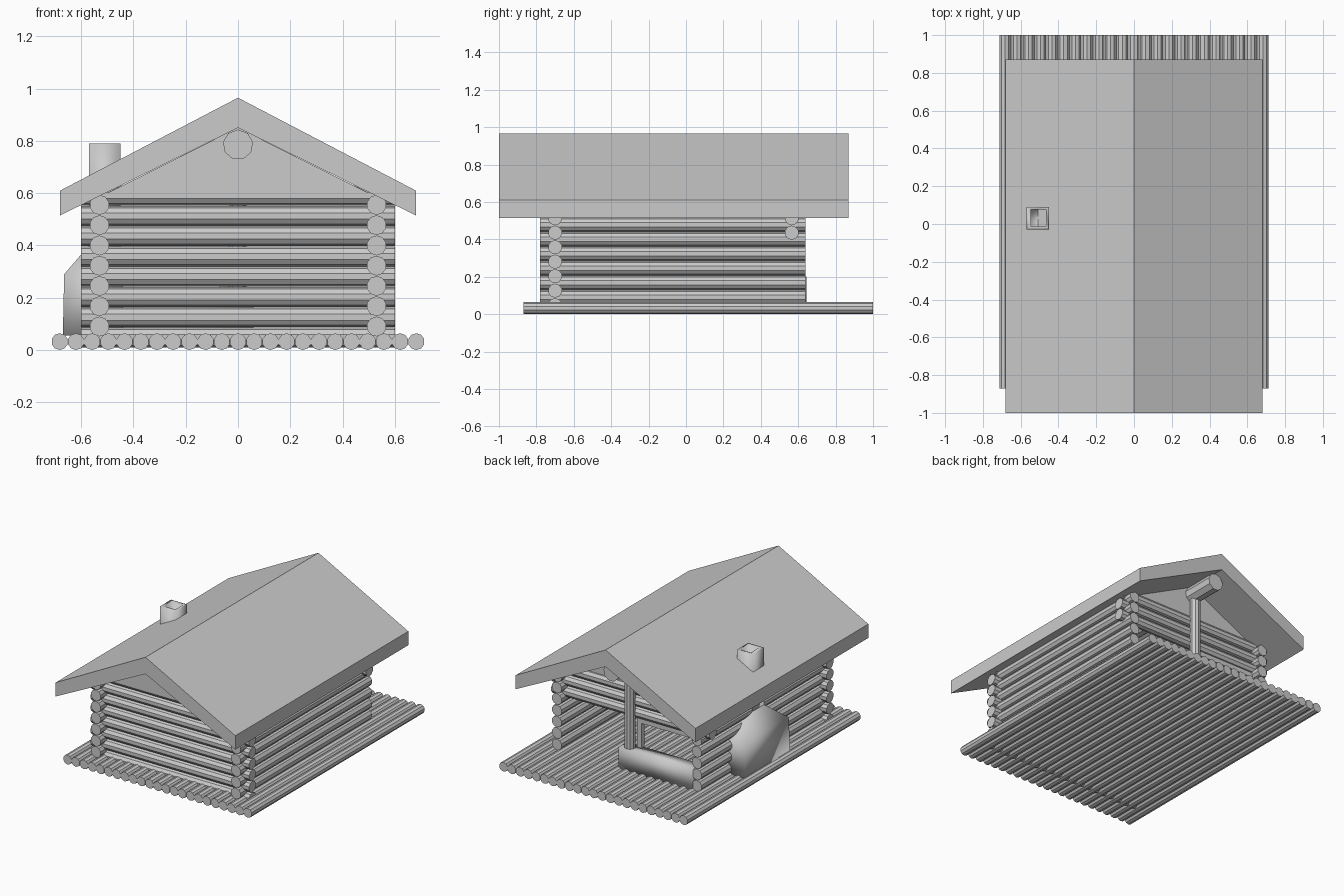
import bpy, bmesh, math
from mathutils import Vector

if "Cube" in bpy.data.objects:
    bpy.data.objects.remove(bpy.data.objects["Cube"], do_unlink=True)

GREY = (0.6, 0.6, 0.6, 1)
mat = bpy.data.materials.new("plain grey")
mat.use_nodes = True
mat.diffuse_color = GREY
mat.node_tree.nodes["Principled BSDF"].inputs["Base Color"].default_value = GREY


def finish(name, bm, smooth=False):
    """Turn a bmesh into a named object with the shared material."""
    bmesh.ops.recalc_face_normals(bm, faces=bm.faces)
    for f in bm.faces:
        f.smooth = smooth
    mesh = bpy.data.meshes.new(name)
    bm.to_mesh(mesh)
    bm.free()
    mesh.materials.append(mat)
    obj = bpy.data.objects.new(name, mesh)
    bpy.context.collection.objects.link(obj)
    return obj


def loft(name, rings, smooth=False):
    """Skin a list of equal-length point rings and cap both ends."""
    bm = bmesh.new()
    loops = [[bm.verts.new(p) for p in ring] for ring in rings]
    n = len(loops[0])
    for a, b in zip(loops, loops[1:]):
        for i in range(n):
            j = (i + 1) % n
            bm.faces.new((a[i], a[j], b[j], b[i]))
    bm.faces.new(loops[0])
    bm.faces.new(loops[-1])
    return finish(name, bm, smooth)


def log(name, start, end, radius, sides=10):
    """Round timber between two points, with a corner facing up."""
    start, end = Vector(start), Vector(end)
    along = (end - start).normalized()
    up = Vector((0, 1, 0)) if abs(along.z) > 0.9 else Vector((0, 0, 1))
    across = along.cross(up)
    angles = [math.tau * i / sides for i in range(sides)]
    ring = [radius * (math.cos(t) * up + math.sin(t) * across) for t in angles]
    return loft(name, [[start + p for p in ring], [end + p for p in ring]])


def prism(name, profile, y0, y1):
    """Extrude an xz outline along y."""
    return loft(name, [[(x, y, z) for x, z in profile] for y in (y0, y1)])


def rect(x0, x1, y0, y1, z):
    return [(x0, y0, z), (x1, y0, z), (x1, y1, z), (x0, y1, z)]


def box(name, x0, x1, y0, y1, z0, z1, smooth=False):
    return loft(name, [rect(x0, x1, y0, y1, z) for z in (z0, z1)], smooth)


# Floor of parallel logs
for i in range(23):
    x = (i - 11) * 0.062
    log("floor_log", (x, -0.87, 0.032), (x, 1, 0.032), 0.032)

# Side walls, then front wall offset by half a log
STEP, R, WALL_X = 0.0775, 0.038, 0.53
FRONT_Y, BACK_Y = -0.70, 0.565
for i in range(7):
    z = 0.09 + i * STEP
    for side, sx in (("left", 1), ("right", -1)):
        log(side + "_wall_log", (sx * WALL_X, -0.78, z), (sx * WALL_X, 0.64, z), R)
for i in range(8):
    z = 0.048 + i * STEP
    log("front_wall_log", (-0.6, FRONT_Y, z), (0.6, FRONT_Y, z), R)
    if i > 4:  # only the top logs cross the open back
        log("back_wall_log", (-0.6, BACK_Y, z), (0.6, BACK_Y, z), R)

# Roof slab and gable infill
roof = [(-0.68, 0.515), (-0.68, 0.61), (0, 0.965), (0.68, 0.61), (0.68, 0.515), (0, 0.85)]
prism("roof", roof, -1, 0.87)
gable = [(-0.53, 0.585), (0, 0.85), (0.53, 0.585)]
prism("front_gable", gable, -0.74, -0.70)
prism("back_gable", gable, 0.555, 0.58)

# Ridge pole and the post that carries it
log("ridge_pole", (0, -0.78, 0.785), (0, 0.81, 0.785), 0.058, 9)
log("back_post", (0, 0.605, 0.04), (0, 0.605, 0.76), 0.035)

# Low back wall with a window frame above it
box("low_back_wall", -0.5, 0.06, 0.555, 0.643, 0.05, 0.2, True)
box("window_jamb", -0.07, -0.035, 0.55, 0.58, 0.2, 0.41)
box("window_head", -0.5, -0.07, 0.55, 0.58, 0.37, 0.41)

# Fireplace bulging through the wall, tapering into the chimney
loft("fireplace", [
    rect(-0.67, -0.44, -0.17, 0.32, 0.055),
    rect(-0.665, -0.44, -0.16, 0.31, 0.29),
    rect(-0.57, -0.45, -0.03, 0.09, 0.40),
], True)

# Hollow chimney
outer = (-0.57, -0.45, -0.03, 0.09)
inner = (-0.545, -0.465, -0.012, 0.078)
loft("chimney", [
    rect(*outer, 0.38), rect(*outer, 0.79),
    rect(*inner, 0.79), rect(*inner, 0.70),
], True)
